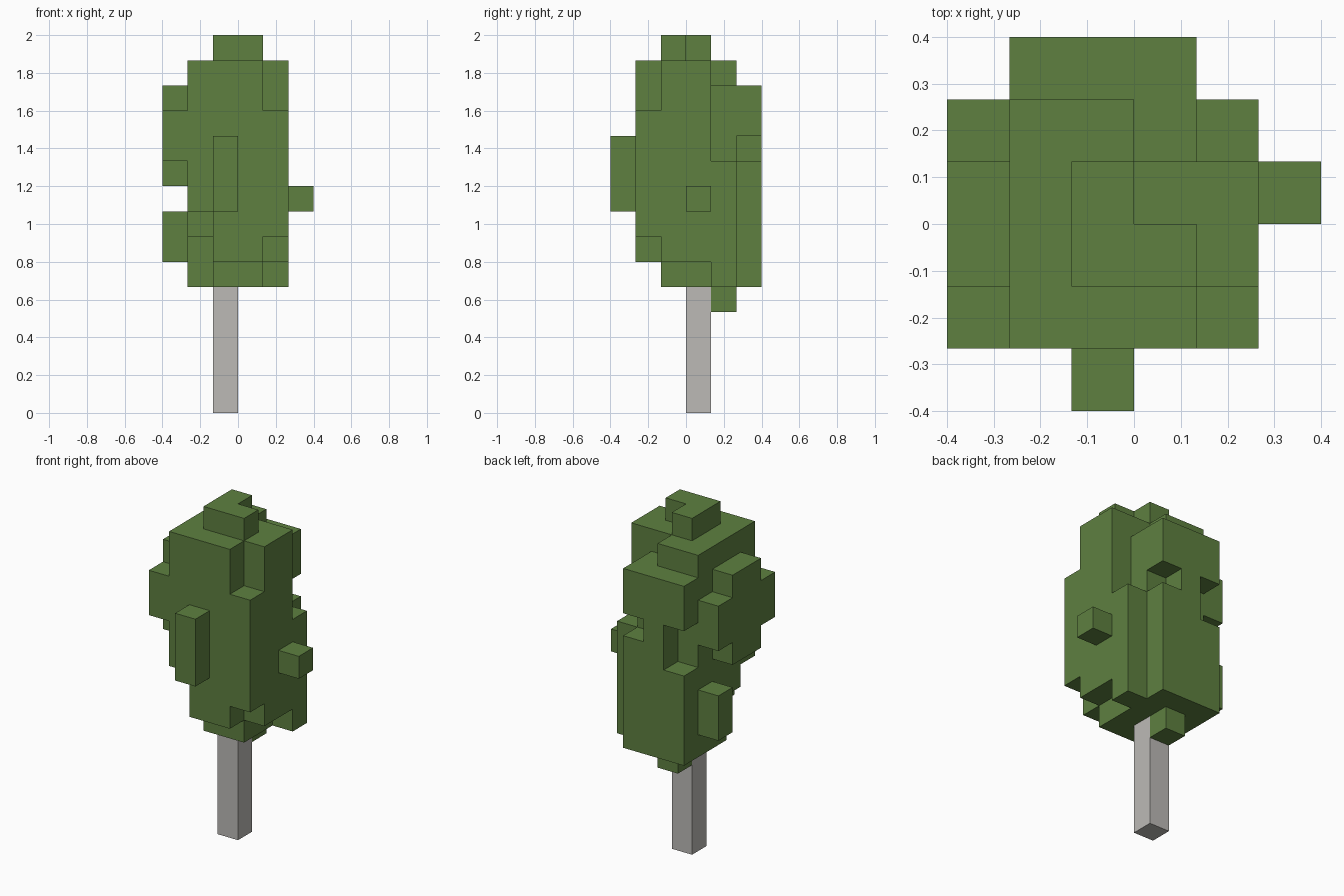
import bpy
import bmesh
from itertools import product
from mathutils import Vector

CELL = 2 / 15
ORIGIN = Vector((3, 3, 0))

default_cube = bpy.data.objects.get("Cube")
if default_cube:
    bpy.data.objects.remove(default_cube, do_unlink=True)


def make_material(name, colour):
    material = bpy.data.materials.new(name)
    material.use_nodes = True
    material.diffuse_color = colour
    shader = next(n for n in material.node_tree.nodes if n.type == "BSDF_PRINCIPLED")
    shader.inputs["Base Color"].default_value = colour
    return material


def block(x, y, z):
    """Grid cells of a box; each argument is a (first, last) cell pair."""
    return set(product(*(range(first, last + 1) for first, last in (x, y, z))))


def build(name, cells, material):
    """Make one object from the outer walls of a set of grid cells."""
    bm = bmesh.new()
    for cell, axis, side in product(sorted(cells), range(3), (0, 1)):
        neighbour = list(cell)
        neighbour[axis] += 1 if side else -1
        if tuple(neighbour) in cells:
            continue
        corners = []
        for u, v in ((0, 0), (1, 0), (1, 1), (0, 1)):
            corner = Vector(cell)
            corner[axis] += side
            corner[(axis + 1) % 3] += u
            corner[(axis + 2) % 3] += v
            corners.append(bm.verts.new((corner - ORIGIN) * CELL))
        bm.faces.new(corners if side else corners[::-1])
    bmesh.ops.remove_doubles(bm, verts=bm.verts[:], dist=CELL / 100)
    bmesh.ops.dissolve_limit(bm, angle_limit=0.01, verts=bm.verts[:], edges=bm.edges[:])
    mesh = bpy.data.meshes.new(name)
    bm.to_mesh(mesh)
    bm.free()
    mesh.materials.append(material)
    obj = bpy.data.objects.new(name, mesh)
    bpy.context.scene.collection.objects.link(obj)
    return obj


leaf_green = make_material("leaf green", (0.112, 0.216, 0.051, 1))
bark_grey = make_material("pale grey bark", (0.503, 0.491, 0.468, 1))

# Main mass of the crown
crown = block((1, 4), (1, 4), (5, 13))

# Corners and edges missing from the main mass
crown -= block((4, 4), (1, 1), (12, 13))   # upper front left
crown -= block((4, 4), (1, 1), (5, 6))     # lower front left
crown -= block((4, 4), (2, 3), (5, 5))     # lower left edge
crown -= block((3, 4), (4, 4), (13, 13))   # upper back left
crown -= block((4, 4), (4, 4), (10, 12))   # back left notch
crown -= block((1, 1), (1, 1), (5, 7))     # lower front right
crown -= block((1, 1), (2, 2), (5, 6))     # lower right edge
crown -= block((2, 3), (1, 1), (5, 5))     # lower front edge

# Back slab with its two gaps
back = block((1, 3), (5, 5), (5, 12))
back -= block((3, 3), (5, 5), (10, 10))
back -= block((1, 1), (5, 5), (9, 10))
crown |= back

# L-shaped cap
crown |= block((2, 2), (2, 3), (14, 14)) | block((3, 3), (2, 2), (14, 14))

# Leaf clumps that stick out
crown |= block((2, 2), (0, 0), (8, 10))    # front
crown |= block((5, 5), (3, 3), (8, 8))     # left
crown |= block((0, 0), (1, 1), (10, 11))   # right, towards the front
crown |= block((0, 0), (2, 3), (9, 12))    # right, middle
crown |= block((0, 0), (4, 4), (10, 11))   # right, towards the back
crown |= block((0, 0), (4, 4), (6, 7))     # right, low
crown |= block((2, 2), (4, 4), (4, 4))     # underside, behind the trunk

build("crown", crown, leaf_green)
build("trunk", block((2, 2), (3, 3), (0, 4)), bark_grey)
